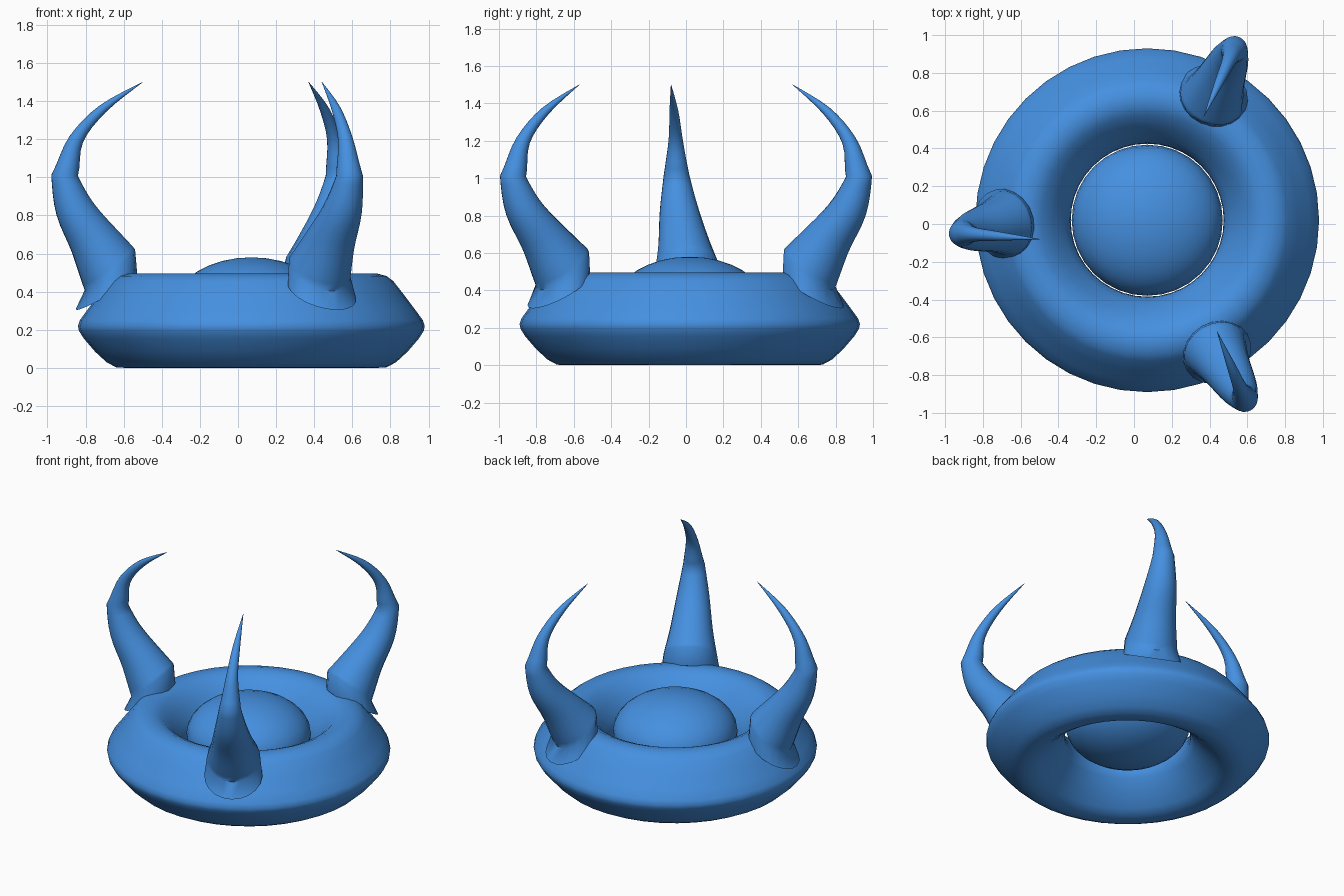
import bpy, math
from mathutils import Vector

if "Cube" in bpy.data.objects:
    bpy.data.objects.remove(bpy.data.objects["Cube"])

CX, CY = 0.07, 0.02

def make_mesh(name, rings, closed):
    """Skin a list of equal-length vertex loops."""
    n, m = len(rings[0]), len(rings)
    verts = [v for ring in rings for v in ring]
    faces = []
    for i in range(m if closed else m - 1):
        k = (i + 1) % m
        for j in range(n):
            l = (j + 1) % n
            faces.append((i * n + j, i * n + l, k * n + l, k * n + j))
    if not closed:
        faces += [tuple(reversed(range(n))), tuple(range((m - 1) * n, m * n))]
    me = bpy.data.meshes.new(name)
    me.from_pydata(verts, [], faces)
    ob = bpy.data.objects.new(name, me)
    bpy.context.collection.objects.link(ob)
    finish(ob)
    return ob

def finish(ob):
    bpy.ops.object.select_all(action='DESELECT')
    ob.select_set(True)
    bpy.context.view_layer.objects.active = ob
    bpy.ops.object.mode_set(mode='EDIT')
    bpy.ops.mesh.select_all(action='SELECT')
    bpy.ops.mesh.normals_make_consistent(inside=False)
    bpy.ops.object.mode_set(mode='OBJECT')
    bpy.ops.object.shade_smooth_by_angle(angle=math.radians(50))
    mat = bpy.data.materials.get("blue") or bpy.data.materials.new("blue")
    mat.diffuse_color = (0.06, 0.28, 0.75, 1)
    mat.use_nodes = True
    mat.node_tree.nodes["Principled BSDF"].inputs["Base Color"].default_value = mat.diffuse_color
    ob.data.materials.append(mat)

def spline(pts, steps):
    """Catmull-Rom through tuples of any length."""
    out = []
    P = [pts[0]] + pts + [pts[-1]]
    for i in range(1, len(P) - 2):
        for s in range(steps):
            u = s / steps
            out.append(tuple(0.5 * (2 * b + (c - a) * u + (2 * a - 5 * b + 4 * c - d) * u * u
                                    + (3 * b - a - 3 * c + d) * u ** 3)
                             for a, b, c, d in zip(*P[i - 1:i + 3])))
    return out + [pts[-1]]

# ring body: lathed closed profile (radius, height)
profile = [(0.66, 0.0), (0.71, 0.003), (0.76, 0.03), (0.82, 0.085), (0.88, 0.155),
           (0.905, 0.195), (0.91, 0.22), (0.90, 0.25), (0.86, 0.305), (0.80, 0.385),
           (0.745, 0.455), (0.71, 0.482), (0.66, 0.495), (0.61, 0.493), (0.56, 0.47),
           (0.50, 0.41), (0.44, 0.33), (0.41, 0.27), (0.405, 0.23), (0.43, 0.18),
           (0.50, 0.10), (0.57, 0.035), (0.61, 0.01)]
SEG = 40
loops = [[(CX + r * math.cos(2 * math.pi * j / SEG), CY + r * math.sin(2 * math.pi * j / SEG), z)
          for j in range(SEG)] for r, z in profile]
make_mesh("ring_body", loops, True)

# flattened ball in the middle
bpy.ops.mesh.primitive_uv_sphere_add(segments=32, ring_count=16, radius=1, location=(CX, CY, 0.33))
ball = bpy.context.object
ball.name = "centre_dome"
ball.scale = (0.4, 0.4, 0.25)
finish(ball)

# horn stations: height, travel (0 base, 1 outermost, 2 tip), radius, outward tilt in degrees
collar = [(0.40, 0.0, 0.187, 31), (0.515, -0.08, 0.172, 41)]
shaft = [(0.515, -0.08, 0.172, 41), (0.655, 0.25, 0.137, 25), (0.83, 0.74, 0.104, 17),
         (1.01, 1.0, 0.07, -2), (1.20, 1.15, 0.039, -27), (1.36, 1.49, 0.024, -48),
         (1.50, 2.0, 0.001, -62)]
stations = [collar[0]] + spline(shaft, 4)

def horn(name, base, outer, tip, sides=20):
    base, outer, tip = Vector(base), Vector(outer), Vector(tip)
    out = (outer - base).normalized().to_3d()
    side = Vector((-out.y, out.x, 0))
    rings = []
    for z, t, r, tilt in stations:
        p = base.lerp(outer, t) if t < 1 else outer.lerp(tip, t - 1)
        a = math.radians(tilt)
        across = out * math.cos(a) - Vector((0, 0, math.sin(a)))
        c = Vector((p.x, p.y, z))
        rings.append([c + r * (across * math.cos(2 * math.pi * j / sides)
                               + side * math.sin(2 * math.pi * j / sides)) for j in range(sides)])
    make_mesh(name, rings, False)

# three horns around the ring
horn("left_horn", (-0.69, 0.0), (-0.91, -0.05), (-0.50, -0.08))
horn("back_horn", (0.42, 0.68), (0.53, 0.925), (0.37, 0.57))
horn("front_horn", (0.44, -0.68), (0.585, -0.925), (0.44, -0.57))
